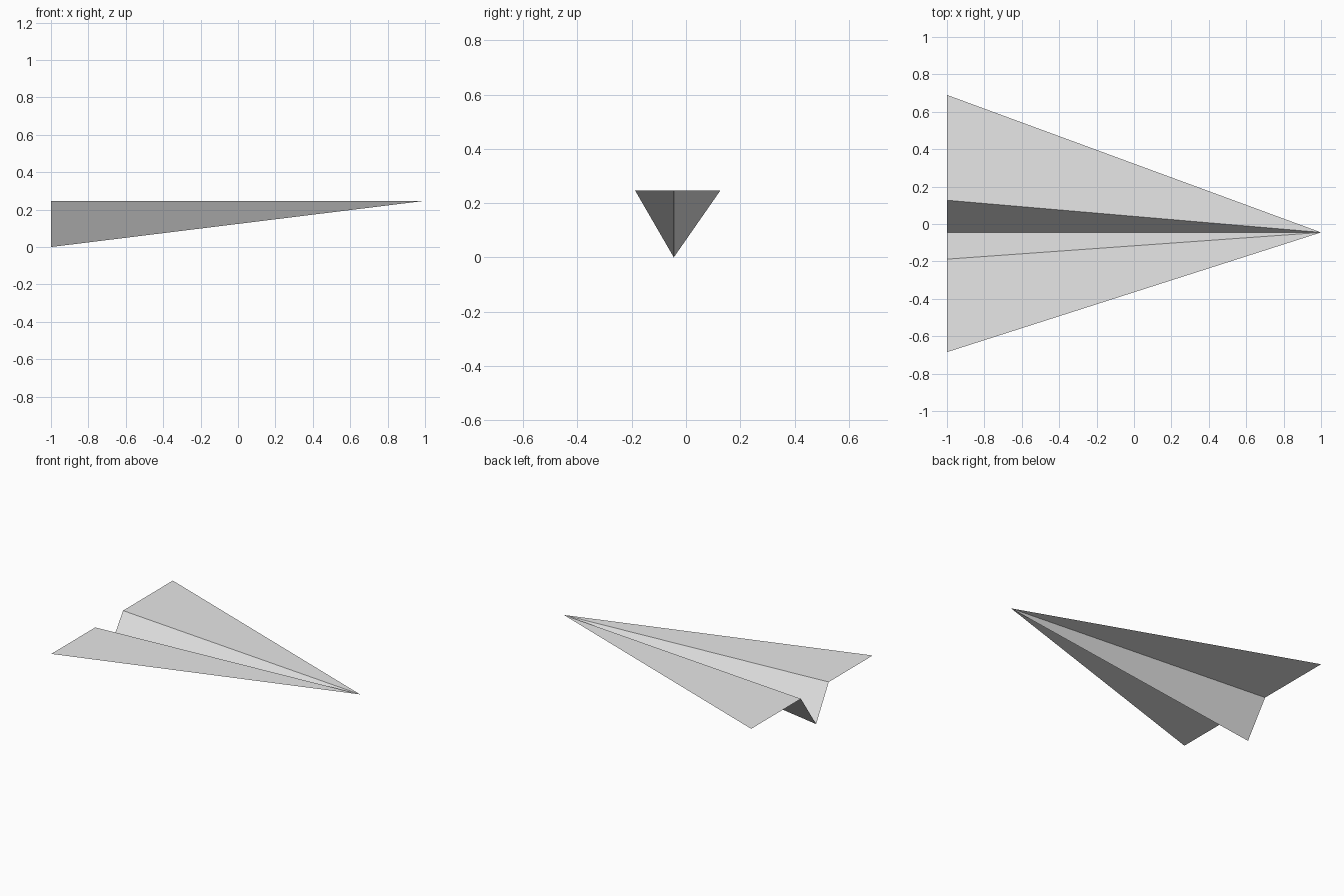
import bpy
import bmesh

cube = bpy.data.objects.get("Cube")
if cube:
    bpy.data.objects.remove(cube, do_unlink=True)

# Plain paper
paper = bpy.data.materials.new("grey_paper")
paper.use_nodes = True
colour = (0.8, 0.8, 0.8, 1)
paper.diffuse_color = colour
paper.node_tree.nodes["Principled BSDF"].inputs["Base Color"].default_value = colour

TAIL, NOSE, KEEL_Y, TOP = -1.0, 1.0, -0.045, 0.247


def folded_panel(name, tail_edge):
    """Flat triangle running from a tail edge, given as (y, z) pairs, to the nose."""
    bm = bmesh.new()
    corners = [(TAIL, y, z) for y, z in tail_edge] + [(NOSE, KEEL_Y, TOP)]
    face = bm.faces.new([bm.verts.new(c) for c in corners])
    face.normal_update()
    if face.normal.z < 0:
        face.normal_flip()
    mesh = bpy.data.meshes.new(name)
    bm.to_mesh(mesh)
    bm.free()
    mesh.materials.append(paper)
    bpy.context.collection.objects.link(bpy.data.objects.new(name, mesh))


# Each side: a keel wall rising from the bottom crease, then a level wing
for side, crease_y, tip_y in (("back", 0.127, 0.69), ("front", -0.188, -0.685)):
    folded_panel(side + "_keel_wall", [(KEEL_Y, 0), (crease_y, TOP)])
    folded_panel(side + "_wing", [(crease_y, TOP), (tip_y, TOP)])
